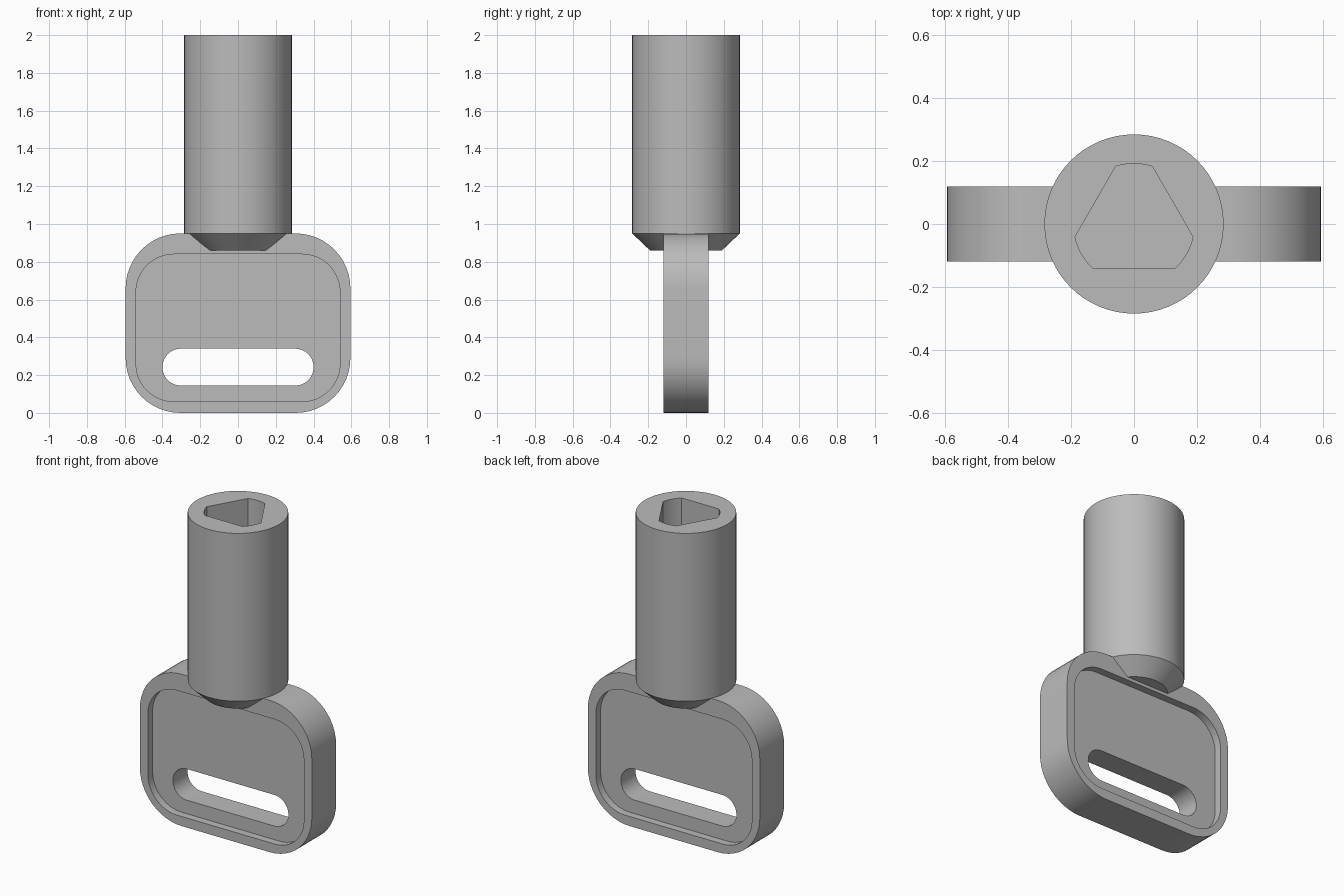
import bpy
import bmesh
from math import acos, cos, sin, pi, radians

if "Cube" in bpy.data.objects:
    bpy.data.objects.remove(bpy.data.objects["Cube"], do_unlink=True)

grey = bpy.data.materials.new("plain_grey")
grey.use_nodes = True
grey.diffuse_color = (0.5, 0.5, 0.5, 1)
grey.node_tree.nodes["Principled BSDF"].inputs["Base Color"].default_value = (0.5, 0.5, 0.5, 1)


def loft(name, rings):
    """Closed solid through matching rings of points."""
    bm = bmesh.new()
    loops = [[bm.verts.new(p) for p in ring] for ring in rings]
    n = len(loops[0])
    for a, b in zip(loops, loops[1:]):
        for i in range(n):
            j = (i + 1) % n
            bm.faces.new((a[i], a[j], b[j], b[i]))
    bm.faces.new(loops[0])
    bm.faces.new(loops[-1])
    bmesh.ops.recalc_face_normals(bm, faces=bm.faces)
    mesh = bpy.data.meshes.new(name)
    bm.to_mesh(mesh)
    bm.free()
    mesh.materials.append(grey)
    obj = bpy.data.objects.new(name, mesh)
    bpy.context.collection.objects.link(obj)
    return obj


def rounded_slab(name, half_width, bottom, top, radius, y0, y1, steps=12):
    """Rounded rectangle in the x-z plane, extruded along y."""
    outline = []
    for q, (sx, high) in enumerate(((1, True), (-1, True), (-1, False), (1, False))):
        cx = sx * (half_width - radius)
        cz = top - radius if high else bottom + radius
        for k in range(steps + 1):
            a = (q + k / steps) * pi / 2
            outline.append((cx + radius * cos(a), cz + radius * sin(a)))
    return loft(name, [[(x, y, z) for x, z in outline] for y in (y0, y1)])


def circle(radius, z, sides=64):
    return [(radius * cos(2 * pi * i / sides), radius * sin(2 * pi * i / sides), z)
            for i in range(sides)]


def cut(obj, cutter):
    bpy.context.view_layer.objects.active = obj
    mod = obj.modifiers.new("cut", "BOOLEAN")
    mod.operation = "DIFFERENCE"
    mod.solver = "EXACT"
    mod.object = cutter
    bpy.ops.object.modifier_apply(modifier=mod.name)
    bpy.data.objects.remove(cutter, do_unlink=True)


# Handle: rounded slab, shallow recess on both faces, slot through the web
handle = rounded_slab("handle", 0.595, 0, 0.95, 0.29, -0.12, 0.12)
for side in (-1, 1):
    y0, y1 = sorted((side * 0.073, side * 0.2))
    cut(handle, rounded_slab("recess_cutter", 0.54, 0.06, 0.84, 0.2, y0, y1))
cut(handle, rounded_slab("slot_cutter", 0.4, 0.145, 0.34, 0.0974, -0.3, 0.3))

# Shaft: cylinder with a chamfered lower end
shaft = loft("shaft", [circle(0.19, 0.86), circle(0.285, 0.95), circle(0.285, 2)])

# Socket: triangle with its corners rounded off by a circle
socket_radius, flat_distance = 0.192, 0.142
half_arc = pi / 3 - acos(flat_distance / socket_radius)
socket = []
for corner in range(3):
    middle = pi / 2 + corner * 2 * pi / 3
    for k in range(9):
        a = middle + half_arc * (k / 4 - 1)
        socket.append((socket_radius * cos(a), socket_radius * sin(a)))
cut(shaft, loft("socket_cutter", [[(x, y, z) for x, y in socket] for z in (1.4, 2.1)]))

# Smooth the curved walls and keep the edges crisp
for obj in (handle, shaft):
    bpy.ops.object.select_all(action="DESELECT")
    obj.select_set(True)
    bpy.context.view_layer.objects.active = obj
    bpy.ops.object.shade_smooth_by_angle(angle=radians(30))
